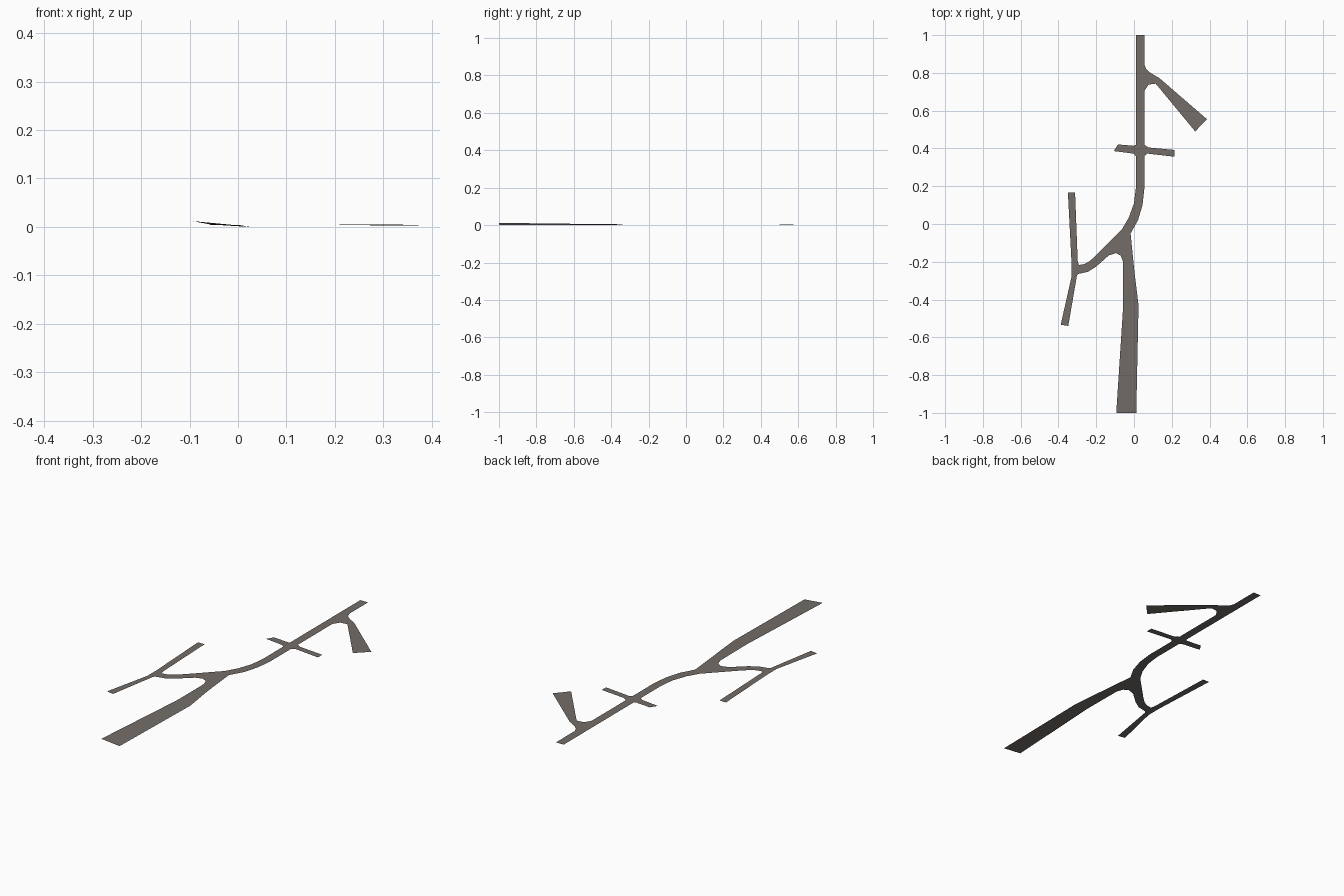
import bpy, bmesh

Z = 0.004  # level of the flat road surface

asphalt = bpy.data.materials.new("warm grey asphalt")
asphalt.diffuse_color = (0.172, 0.153, 0.136, 1)


def sheet(name, outline):
    """Flat upward-facing road piece from an outline of (x, y) or (x, y, z)."""
    bm = bmesh.new()
    face = bm.faces.new([bm.verts.new((p[0], p[1], p[2] if len(p) > 2 else Z)) for p in outline])
    face.normal_update()
    if face.normal.z < 0:
        face.normal_flip()
    bmesh.ops.triangulate(bm, faces=[face])
    me = bpy.data.meshes.new(name)
    bm.to_mesh(me)
    bm.free()
    me.materials.append(asphalt)
    bpy.context.collection.objects.link(bpy.data.objects.new(name, me))


# straight northern road
sheet("north_road", [(0.01, 0.42), (0.01, 1), (0.055, 1), (0.055, 0.845),
                     (0.055, 0.71), (0.055, 0.42)])

# widening side branch to the east, very slightly tilted
sheet("east_branch", [(0.055, 0.705), (0.077, 0.738), (0.115, 0.743), (0.324, 0.49, 0.005),
                      (0.386, 0.555, 0.003), (0.135, 0.772), (0.087, 0.80),
                      (0.065, 0.82), (0.055, 0.845)])

# four-way crossing with short stubs
sheet("crossing", [(0.01, 0.42), (0.0, 0.414), (-0.085, 0.421), (-0.107, 0.386),
                   (-0.005, 0.373), (0.01, 0.36), (0.055, 0.36), (0.07, 0.373),
                   (0.215, 0.356), (0.215, 0.392), (0.077, 0.405), (0.055, 0.42)])

# curved middle road
sheet("curved_road", [(0.01, 0.36), (0.01, 0.19), (0.0, 0.11), (-0.027, 0.035),
                      (-0.062, -0.025), (-0.018, -0.05), (0.021, 0.02),
                      (0.045, 0.10), (0.055, 0.19), (0.055, 0.36)])

# fork where the road splits
sheet("fork", [(-0.062, -0.025), (-0.2, -0.165), (-0.2, -0.225), (-0.133, -0.166),
               (-0.095, -0.154), (-0.07, -0.168), (-0.058, -0.2), (-0.057, -0.25),
               (0.002, -0.25), (-0.018, -0.05)])

# broad southern road, slightly banked
sheet("south_road_upper", [(-0.057, -0.25), (-0.057, -0.43, 0.005),
                           (0.024, -0.43, 0.0), (0.002, -0.25)])
sheet("south_road_lower", [(-0.057, -0.43, 0.005), (-0.094, -1, 0.012),
                           (0.012, -1, 0.002), (0.024, -0.43, 0.0)])

# western link and lanes
sheet("west_link", [(-0.2, -0.165), (-0.235, -0.197), (-0.262, -0.212), (-0.292, -0.217),
                    (-0.298, -0.195), (-0.331, -0.2), (-0.331, -0.28), (-0.302, -0.272),
                    (-0.293, -0.264), (-0.243, -0.253), (-0.2, -0.225)])
sheet("west_lane_north", [(-0.298, -0.195), (-0.312, 0.168), (-0.35, 0.168), (-0.331, -0.2)])
sheet("west_lane_south", [(-0.331, -0.28), (-0.388, -0.533), (-0.348, -0.54), (-0.302, -0.272)])
